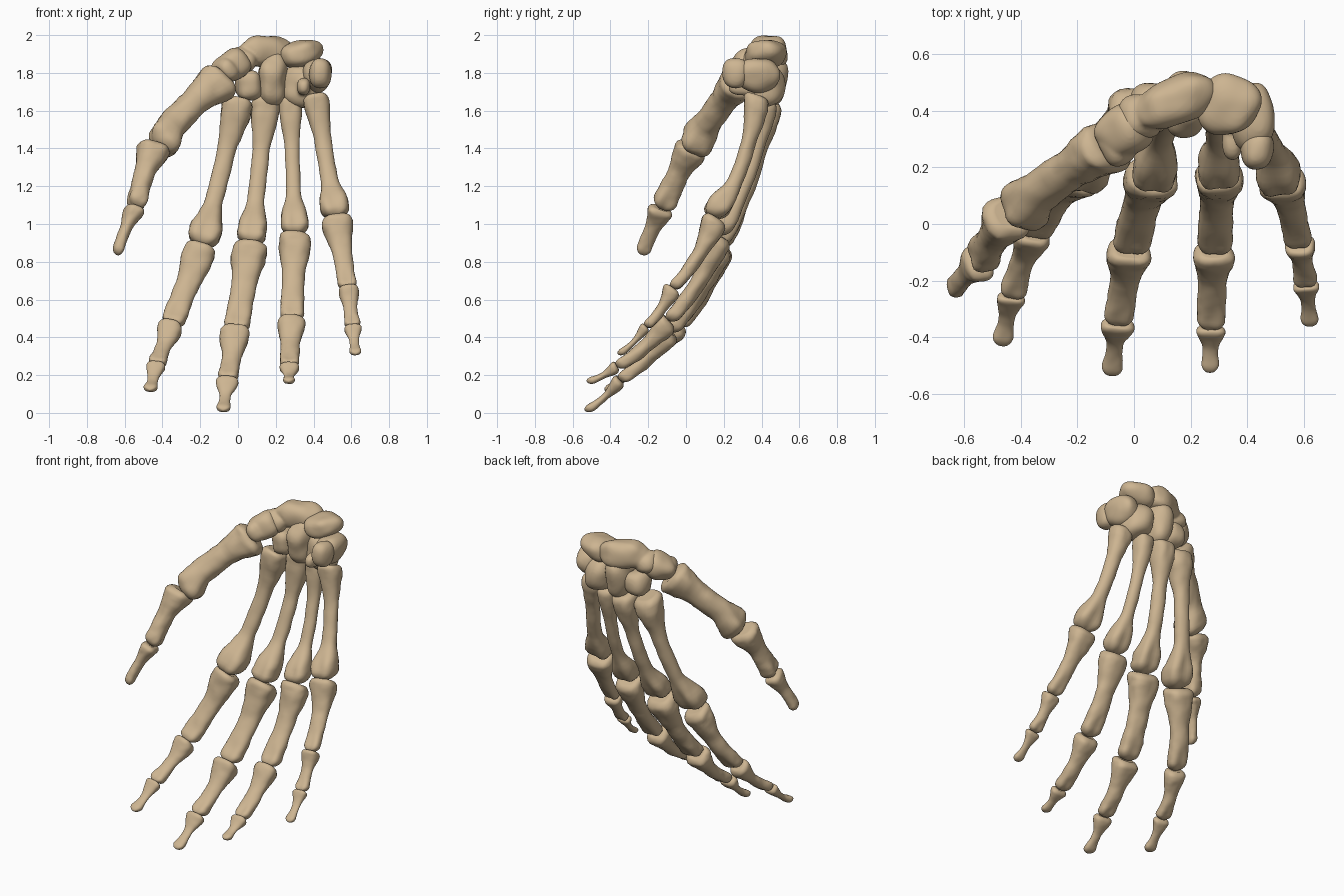
import bpy, bmesh, math
from mathutils import Vector, Matrix, noise

if "Cube" in bpy.data.objects:
    bpy.data.objects.remove(bpy.data.objects["Cube"])

COLOUR = (0.61, 0.46, 0.285, 1)
bone_mat = bpy.data.materials.new("bone tan")
bone_mat.use_nodes = True
bone_mat.diffuse_color = COLOUR
shader = bone_mat.node_tree.nodes["Principled BSDF"]
shader.inputs["Base Color"].default_value = COLOUR
shader.inputs["Roughness"].default_value = 0.7


def finish(name, bm):
    bmesh.ops.recalc_face_normals(bm, faces=bm.faces)
    for f in bm.faces:
        f.smooth = True
    mesh = bpy.data.meshes.new(name)
    bm.to_mesh(mesh)
    bm.free()
    mesh.materials.append(bone_mat)
    ob = bpy.data.objects.new(name, mesh)
    bpy.context.collection.objects.link(ob)
    return ob


def smooth(a, b, t):
    t = max(0, min(1, (t - a) / (b - a)))
    return t * t * (3 - 2 * t)


# Long bone: flared base, slim bowed shaft, two-lobed rounded head
def long_bone(name, start, end, widths, side, bow, depth, kind):
    base, shaft, head = (w / 2 for w in widths)
    axis = end - start
    length = axis.length
    axis.normalize()
    side = (side - axis * side.dot(axis)).normalized()
    dorsal = side.cross(axis)
    rings, segs = 36, 28
    base_cap = 0.45 * base / length
    head_cap = (1.1 if kind == "tip" else 0.8) * head / length
    base_end, head_start = (0.36, 0.66) if kind == "palm" else (0.5, 0.6)
    bm = bmesh.new()
    loops = []
    for i in range(rings + 1):
        t = (1 - math.cos(math.pi * i / rings)) / 2
        at_base = 1 - smooth(0.04, base_end, t)
        at_head = smooth(head_start, 0.89, t)
        r = shaft + (base - shaft) * at_base + (head - shaft) * at_head
        if t < base_cap:
            r *= 0.6 + 0.4 * math.sqrt(1 - (1 - t / base_cap) ** 2)
        if t > 1 - head_cap:
            r *= max(0.12, math.sqrt(max(0, 1 - ((t - 1 + head_cap) / head_cap) ** 2)))
        lift = bow * length * 4 * t * (1 - t)
        if kind == "palm":
            lift -= 0.15 * head * at_head
        centre = start + axis * (t * length) + dorsal * lift
        loop = []
        for k in range(segs):
            a = 2 * math.pi * k / segs
            c, s = math.cos(a), math.sin(a)
            d = depth * (1 + 0.15 * at_base * (kind != "tip"))
            if s < 0:
                d *= 0.86 + (0.25 * at_head if kind == "palm" else 0)
            # squarer ends, with a groove between the condyles
            square = 1 + 0.1 * (at_base + at_head) * math.sin(2 * a) ** 2
            groove = 1 - 0.2 * at_head * abs(s) ** 6 * (kind != "tip")
            p = centre + (side * c + dorsal * s * d * groove) * r * square
            n = noise.noise(p * 14) + 0.5 * noise.noise(p * 35)
            p += (p - centre) * 0.09 * n
            loop.append(bm.verts.new(p))
        loops.append(loop)
    for lo, hi in zip(loops, loops[1:]):
        for k in range(segs):
            bm.faces.new((lo[k], lo[k - 1], hi[k - 1], hi[k]))
    # shallow joint cup at the base, closed tip at the head
    cup = bm.verts.new(start + axis * (0.12 * base))
    for k in range(segs):
        bm.faces.new((loops[0][k - 1], loops[0][k], cup))
    bm.faces.new(loops[-1])
    finish(name, bm)


# Digit: a chain of long bones through its joints
def digit(name, joints, widths, side=(1, 0, 0), bow=0.062, thickness=1):
    joints = [Vector(j) for j in joints]
    parts = ["metacarpal", "proximal_phalanx", "middle_phalanx", "distal_phalanx"]
    if len(widths) < len(parts):
        parts.remove("middle_phalanx")
    for i, (part, w) in enumerate(zip(parts, widths)):
        a, b = joints[i], joints[i + 1]
        along = (b - a).normalized()
        kind = "palm" if i == 0 else "tip" if part.startswith("distal") else "finger"
        depth = {"palm": 0.95, "finger": 0.8, "tip": 0.68}[kind] * thickness
        if i > 0:
            a = a + along * 0.008
        if kind != "tip":
            b = b + along * 0.012
        long_bone(name + "_" + part, a, b, w, Vector(side), bow, depth, kind)


digit("index",
      [(.005, .395, 1.66), (-.19, .175, .89), (-.352, -.03, .475), (-.432, -.25, .265), (-.468, -.43, .12)],
      [(.165, .095, .17), (.178, .125, .125), (.13, .085, .095), (.1, .058, .074)])
digit("middle",
      [(.15, .43, 1.66), (.068, .17, .9), (-.012, -.085, .445), (-.055, -.345, .185), (-.08, -.535, .012)],
      [(.15, .09, .155), (.187, .13, .138), (.16, .105, .105), (.122, .06, .075)])
digit("ring",
      [(.277, .42, 1.66), (.302, .175, .95), (.284, -.09, .5), (.272, -.36, .255), (.268, -.525, .165)],
      [(.12, .078, .145), (.168, .118, .125), (.145, .1, .1), (.108, .056, .066)])
digit("little",
      [(.41, .37, 1.68), (.52, .155, 1.04), (.583, -.07, .67), (.606, -.21, .465), (.624, -.36, .31)],
      [(.135, .09, .155), (.165, .102, .1), (.11, .074, .084), (.092, .05, .062)])
digit("thumb",
      [(-.075, .285, 1.765), (-.43, .04, 1.42), (-.535, -.125, 1.09), (-.64, -.235, .838)],
      [(.18, .145, .178), (.17, .118, .132), (.138, .08, .08)], (-.25, .9, -.35), 0.03, 1.2)


# Wrist bone: blocky lobes fused into one lumpy pebble
def wrist_bone(name, *lobes):
    bm = bmesh.new()
    for centre, radii, tilt, turn in lobes:
        centre = Vector(centre)
        spin = Matrix.Rotation(math.radians(turn), 3, "Z") @ Matrix.Rotation(math.radians(tilt), 3, "Y")
        for v in bmesh.ops.create_icosphere(bm, subdivisions=4, radius=1)["verts"]:
            d = v.co / sum(abs(c) ** 2.4 for c in v.co) ** (1 / 2.4)
            p = spin @ Vector(c * r for c, r in zip(d, radii))
            v.co = centre + p * (1 + 0.22 * noise.noise((centre + p) * 9))
    ob = finish(name, bm)
    fuse = ob.modifiers.new("fuse", "REMESH")
    fuse.mode = "VOXEL"
    fuse.voxel_size = 0.008
    fuse.use_smooth_shade = True
    soften = ob.modifiers.new("soften", "SMOOTH")
    soften.iterations = 5


wrist_bone("scaphoid",
           ((.14, .435, 1.91), (.15, .085, .088), 0, 22),
           ((.03, .38, 1.87), (.075, .08, .065), 20, 0))
wrist_bone("lunate", ((.34, .42, 1.905), (.105, .11, .07), -12, -10))
wrist_bone("triquetrum", ((.42, .39, 1.79), (.075, .115, .09), 10, 0))
wrist_bone("pisiform", ((.44, .26, 1.8), (.054, .066, .08), 0, 0))
wrist_bone("hamate",
           ((.33, .42, 1.73), (.095, .1, .105), 0, 0),
           ((.345, .31, 1.725), (.036, .08, .045), 0, 0))
wrist_bone("capitate", ((.18, .42, 1.77), (.08, .11, .14), 0, 0))
wrist_bone("trapezoid", ((.06, .405, 1.735), (.075, .09, .09), 0, 0))
wrist_bone("trapezium",
           ((-.03, .325, 1.835), (.1, .085, .08), -35, 25),
           ((-.06, .275, 1.815), (.05, .07, .065), -40, 25))
